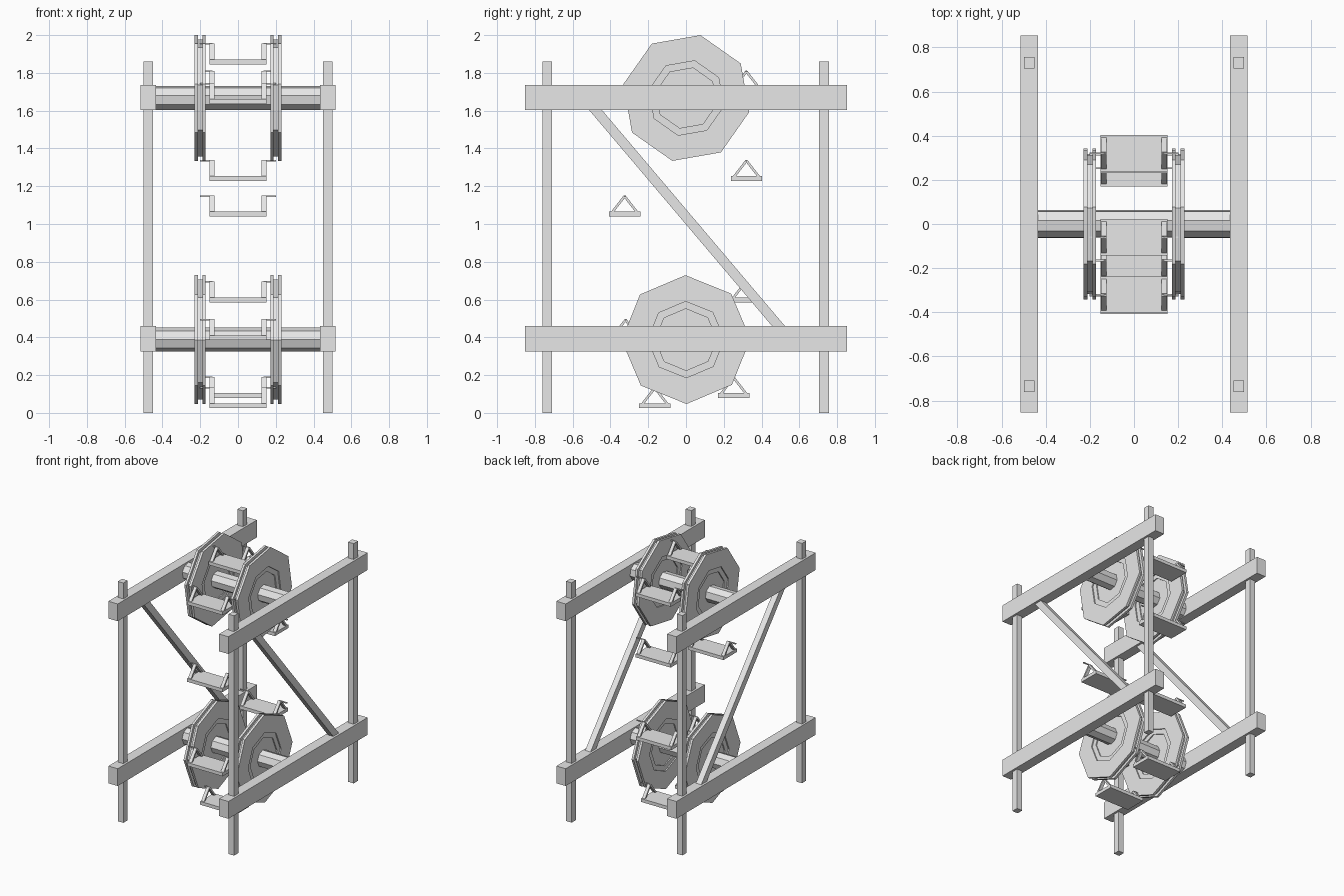
import bpy, bmesh
from math import cos, sin, pi, radians, atan2, hypot

if "Cube" in bpy.data.objects:
    bpy.data.objects.remove(bpy.data.objects["Cube"])

grey = bpy.data.materials.new("plain_grey")
grey.use_nodes = True
grey.diffuse_color = (0.8, 0.8, 0.8, 1)
for node in grey.node_tree.nodes:
    if node.type == 'BSDF_PRINCIPLED':
        node.inputs["Base Color"].default_value = (0.8, 0.8, 0.8, 1)


def finish(name, bm):
    bmesh.ops.recalc_face_normals(bm, faces=bm.faces[:])
    mesh = bpy.data.meshes.new(name)
    bm.to_mesh(mesh)
    bm.free()
    mesh.materials.append(grey)
    obj = bpy.data.objects.new(name, mesh)
    bpy.context.collection.objects.link(obj)
    return obj


def box(name, centre, size, tilt=0):
    bm = bmesh.new()
    bmesh.ops.create_cube(bm, size=1)
    bmesh.ops.scale(bm, vec=size, verts=bm.verts)
    obj = finish(name, bm)
    obj.location = centre
    obj.rotation_euler.x = tilt
    return obj


def bar(name, x, start, end, width, thick):
    """Square bar between two (y, z) points at a given x."""
    dy, dz = end[0] - start[0], end[1] - start[1]
    mid = (x, (start[0] + end[0]) / 2, (start[1] + end[1]) / 2)
    return box(name, mid, (width, hypot(dy, dz), thick), atan2(dz, dy))


def extrude_x(name, points, x0, x1):
    """Solid from a closed (y, z) outline."""
    bm = bmesh.new()
    a = [bm.verts.new((x0, y, z)) for y, z in points]
    b = [bm.verts.new((x1, y, z)) for y, z in points]
    bm.faces.new(a)
    bm.faces.new(b)
    for i in range(len(points)):
        j = (i + 1) % len(points)
        bm.faces.new((a[i], a[j], b[j], b[i]))
    return finish(name, bm)


def octagon(centre, radius, phase):
    return [(centre[0] + radius * cos(phase + i * pi / 4),
             centre[1] + radius * sin(phase + i * pi / 4)) for i in range(8)]


def octagon_ring(name, x, half, centre, outer, inner, phase):
    """Flat octagonal ring with a matching octagonal hole."""
    bm = bmesh.new()
    loops = []
    for px, r in ((x - half, inner), (x - half, outer), (x + half, outer), (x + half, inner)):
        loops.append([bm.verts.new((px, y, z)) for y, z in octagon(centre, r, phase)])
    for k in range(4):
        a, b = loops[k], loops[(k + 1) % 4]
        for i in range(8):
            j = (i + 1) % 8
            bm.faces.new((a[i], a[j], b[j], b[i]))
    return finish(name, bm)


# Frame: beams, posts and diagonal braces
for side, sx in (("left", 1), ("right", -1)):
    for level, z in (("lower", 0.392), ("upper", 1.67)):
        box(f"{side}_{level}_beam", (sx * 0.475, 0, z), (0.08, 1.706, 0.134))
    for end, y in (("front", -0.735), ("back", 0.731)):
        box(f"{side}_{end}_post", (sx * 0.475, y, 0.93), (0.048, 0.052, 1.86))
    bar(f"{side}_brace", sx * 0.475, (-0.51, 1.64), (0.515, 0.43), 0.046, 0.052)

# Wheel pairs, each on its own axle
for level, centre, phase in (("upper", (0.002, 1.667), radians(77.4)),
                             ("lower", (0, 0.388), radians(90.5))):
    extrude_x(f"{level}_axle", octagon(centre, 0.064, phase), -0.44, 0.44)
    for side, sx in (("left", 1), ("right", -1)):
        x = sx * 0.2
        extrude_x(f"{level}_{side}_wheel_core", octagon(centre, 0.318, phase), x - 0.012, x + 0.012)
        octagon_ring(f"{level}_{side}_wheel_step", x, 0.02, centre, 0.21, 0.163, phase)
        for face, off in (("outer", 0.02), ("inner", -0.02)):
            octagon_ring(f"{level}_{side}_{face}_rim", x + sx * off, 0.009,
                         centre, 0.341, 0.202, phase)

# Hanging seats: (y, underside height)
seats = [(-0.06, 1.845), (0.32, 1.70), (0.32, 1.228), (-0.325, 1.04), (-0.32, 1.635),
         (0.315, 0.585), (-0.32, 0.385), (-0.165, 0.025), (0.252, 0.08)]
for n, (y, z) in enumerate(seats, 1):
    box(f"seat_{n}_floor", (0, y, z + 0.013), (0.302, 0.166, 0.026))
    for side, sx in (("left", 1), ("right", -1)):
        for leg, d in (("front", -1), ("back", 1)):
            bar(f"seat_{n}_{side}_{leg}_hanger", sx * 0.138,
                (y + d * 0.066, z + 0.022), (y, z + 0.107), 0.025, 0.013)
        box(f"seat_{n}_{side}_pin", (sx * 0.168, y, z + 0.108), (0.066, 0.008, 0.008))
